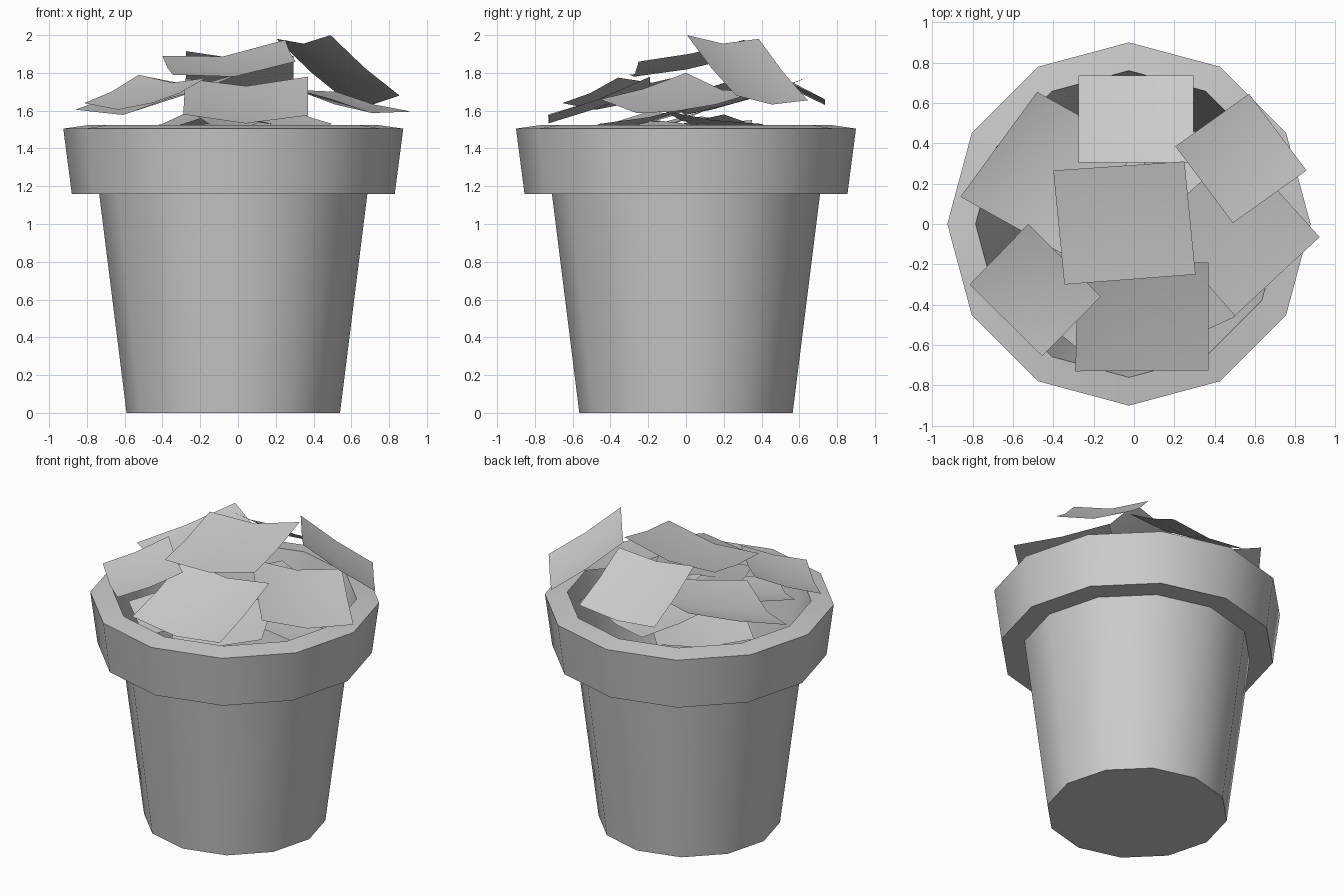
import bpy, math

if "Cube" in bpy.data.objects:
    bpy.data.objects.remove(bpy.data.objects["Cube"])

SIDES, CX = 12, -0.025


def make_object(name, verts, faces, angle):
    mesh = bpy.data.meshes.new(name)
    mesh.from_pydata(verts, [], faces)
    mesh.update()
    ob = bpy.data.objects.new(name, mesh)
    bpy.context.collection.objects.link(ob)
    bpy.context.view_layer.objects.active = ob
    ob.select_set(True)
    bpy.ops.object.shade_smooth_by_angle(angle=math.radians(angle))
    ob.select_set(False)
    return ob


def lathe(name, profile):
    """Revolve (radius, z) points and cap both ends."""
    verts = [(CX + r * math.cos(k * math.tau / SIDES), r * math.sin(k * math.tau / SIDES), z)
             for r, z in profile for k in range(SIDES)]
    faces = [(i * SIDES + k, i * SIDES + (k + 1) % SIDES,
              (i + 1) * SIDES + (k + 1) % SIDES, (i + 1) * SIDES + k)
             for i in range(len(profile) - 1) for k in range(SIDES)]
    faces.append(tuple(reversed(range(SIDES))))
    faces.append(tuple(range((len(profile) - 1) * SIDES, len(profile) * SIDES)))
    return make_object(name, verts, faces, 40)


def sheet(name, a, b, c, d, dip=0.045, sag=0.015):
    """Bent sheet: a-b is the low edge, d-c the high edge; it dips along the middle."""
    verts = []
    for j in range(3):
        for i in range(3):
            u, v = i / 2, j / 2
            p = [(a[n] * (1 - u) + b[n] * u) * (1 - v) + (d[n] * (1 - u) + c[n] * u) * v
                 for n in range(3)]
            p[2] -= dip * 4 * u * (1 - u) + sag * 4 * v * (1 - v)
            verts.append(p)
    faces = [(j * 3 + i, j * 3 + i + 1, j * 3 + i + 4, j * 3 + i + 3)
             for j in range(2) for i in range(2)]
    return make_object(name, verts, faces, 60)


# Pot with overhanging rim and hollow inside
lathe("pot", [(0.565, 0), (0.71, 1.16), (0.855, 1.16), (0.9, 1.505),
              (0.76, 1.525), (0.69, 1.16), (0.52, 0.06)])

# Upper heap of bent sheets
sheet("sheet_center", (-0.345, -0.3, 1.79), (0.305, -0.25, 1.86),
      (0.25, 0.31, 1.975), (-0.4, 0.265, 1.89))
sheet("sheet_back", (0.295, 0.735, 1.66), (-0.275, 0.735, 1.66),
      (-0.275, 0.305, 1.915), (0.295, 0.305, 1.89), 0.03)
sheet("sheet_back_right", (0.855, 0.265, 1.68), (0.57, 0.645, 1.655),
      (0.205, 0.385, 1.98), (0.49, 0.005, 2.0), 0.035)
sheet("sheet_left", (-0.86, 0.135, 1.605), (-0.36, -0.145, 1.67),
      (0.02, 0.375, 1.80), (-0.48, 0.655, 1.78), 0.06)
sheet("sheet_front_left", (-0.815, -0.3, 1.64), (-0.455, -0.655, 1.64),
      (-0.165, -0.36, 1.775), (-0.525, 0.0, 1.79), 0.035)
sheet("sheet_front", (-0.29, -0.73, 1.58), (0.37, -0.725, 1.575),
      (0.37, -0.19, 1.78), (-0.28, -0.19, 1.77))
sheet("sheet_right", (0.5, -0.455, 1.66), (0.92, -0.065, 1.595),
      (0.52, 0.38, 1.70), (0.1, 0.0, 1.80), 0.04)

# Lower layer resting inside the rim
sheet("low_sheet_front_right", (-0.02, -0.7, 1.47), (0.5, -0.46, 1.53),
      (0.26, 0.06, 1.63), (-0.26, -0.18, 1.6), 0.04)
sheet("low_sheet_front_left", (-0.55, -0.4, 1.49), (-0.2, -0.68, 1.46),
      (0.15, -0.2, 1.55), (-0.25, 0.1, 1.6), 0.04)
sheet("low_sheet_back", (0.45, 0.4, 1.53), (-0.1, 0.62, 1.50),
      (-0.3, 0.08, 1.57), (0.25, -0.12, 1.6), 0.04)
sheet("low_sheet_back_left", (-0.2, 0.6, 1.47), (-0.62, 0.15, 1.45),
      (-0.2, -0.25, 1.56), (0.2, 0.2, 1.58), 0.04)
sheet("low_sheet_right", (0.6, -0.25, 1.46), (0.58, 0.33, 1.46),
      (0.05, 0.35, 1.55), (0.05, -0.25, 1.56), 0.03)
